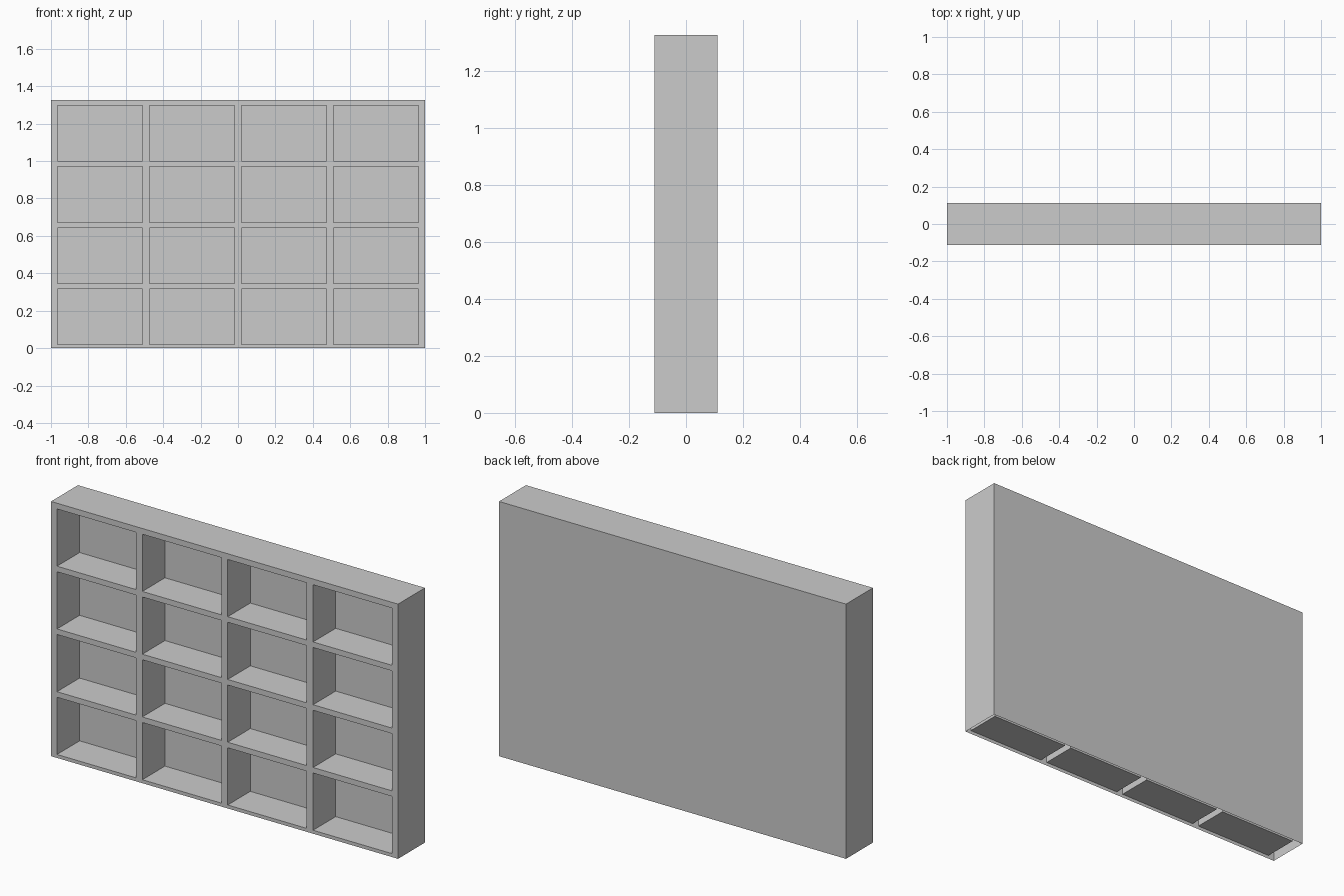
import bpy
import bmesh
from mathutils import Vector

if "Cube" in bpy.data.objects:
    bpy.data.objects.remove(bpy.data.objects["Cube"])

COLS, ROWS = 4, 4
WIDTH, DEPTH, HEIGHT = 2.0, 0.222, 1.327
CELL_W, PITCH_X, FIRST_X = 0.455, 0.492, -0.9655
CELL_H, PITCH_Z, FIRST_Z = 0.298, 0.327, 0.018
POCKET = 0.186


def breaks(lo, hi, first, pitch, size, count):
    inner = [first + i * pitch + s for i in range(count) for s in (0, size)]
    return [lo] + inner + [hi]


xs = breaks(-WIDTH / 2, WIDTH / 2, FIRST_X, PITCH_X, CELL_W, COLS)
zs = breaks(0, HEIGHT, FIRST_Z, PITCH_Z, CELL_H, ROWS)
bm = bmesh.new()

# Front face: a lattice of bars with cell faces between them
grid = [[bm.verts.new((x, -DEPTH / 2, z)) for x in xs] for z in zs]
cells = []
for r in range(len(zs) - 1):
    for c in range(len(xs) - 1):
        f = bm.faces.new((grid[r][c], grid[r][c + 1],
                          grid[r + 1][c + 1], grid[r + 1][c]))
        if r % 2 and c % 2:
            cells.append(f)

# Outer top and sides; the underside stays open
rim = [e for e in bm.edges if e.is_boundary
       and (e.verts[0].co.z + e.verts[1].co.z) > 1e-6]
new = bmesh.ops.extrude_edge_only(bm, edges=rim)["geom"]
back = [v for v in new if isinstance(v, bmesh.types.BMVert)]
bmesh.ops.translate(bm, verts=back, vec=Vector((0, DEPTH, 0)))

# Back panel
left = sorted((v for v in back if v.co.x < -0.999), key=lambda v: v.co.z)
right = sorted((v for v in back if v.co.x > 0.999), key=lambda v: -v.co.z)
top = sorted((v for v in back if abs(v.co.x) < 0.999), key=lambda v: v.co.x)
bm.faces.new(left + top + right)

# Recessed compartments
for f in bmesh.ops.extrude_discrete_faces(bm, faces=cells)["faces"]:
    bmesh.ops.translate(bm, verts=f.verts[:], vec=Vector((0, POCKET, 0)))

bmesh.ops.recalc_face_normals(bm, faces=bm.faces[:])
back_face = max(bm.faces, key=lambda f: f.calc_center_median().y)
if back_face.normal.y < 0:
    bmesh.ops.reverse_faces(bm, faces=bm.faces[:])

mesh = bpy.data.meshes.new("cubby_shelf")
bm.to_mesh(mesh)
bm.free()
shelf = bpy.data.objects.new("cubby_shelf", mesh)
bpy.context.collection.objects.link(shelf)
